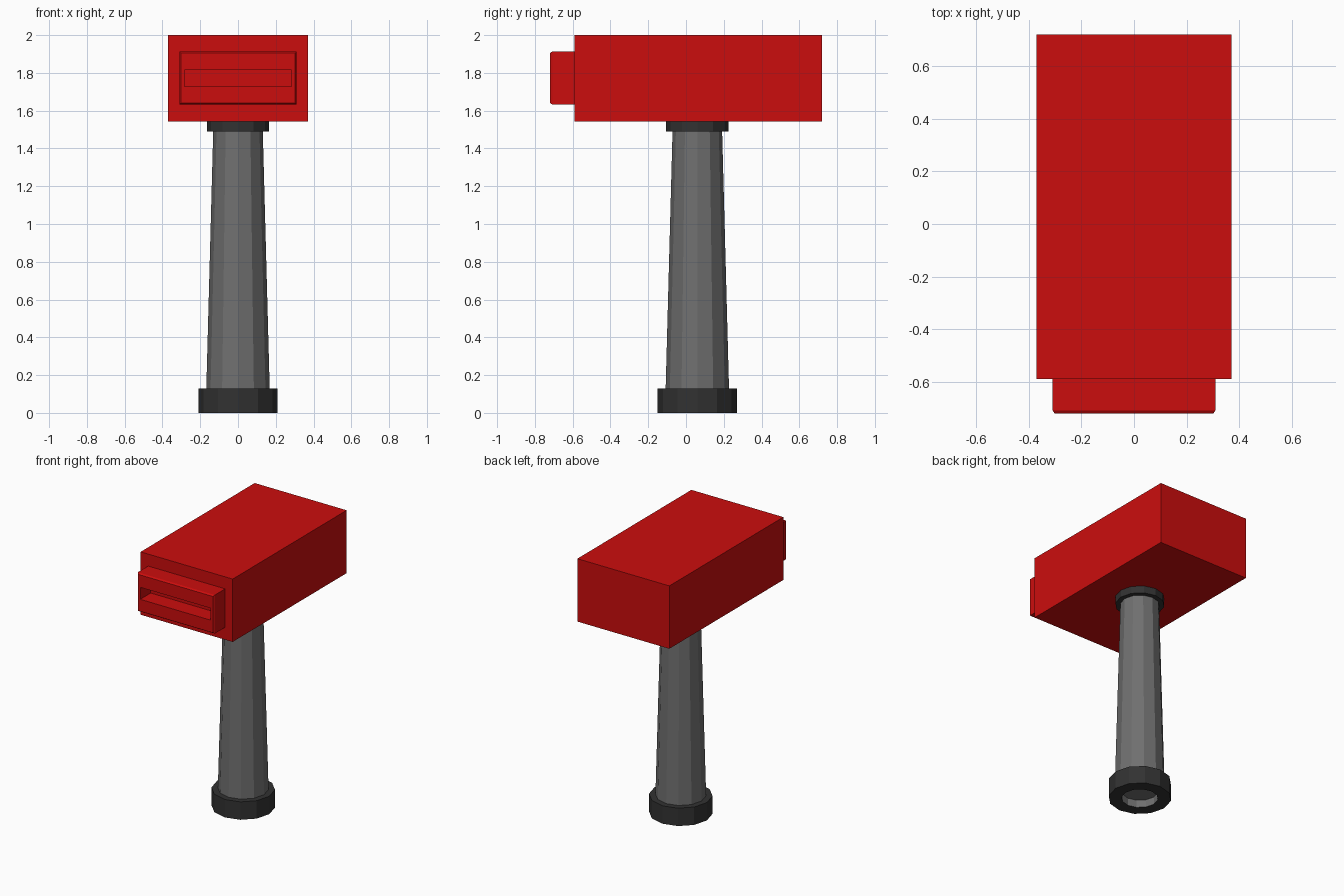
import bpy, bmesh, math

if "Cube" in bpy.data.objects:
    bpy.data.objects.remove(bpy.data.objects["Cube"])

def material(name, rgb):
    m = bpy.data.materials.new(name)
    m.diffuse_color = (*rgb, 1)
    m.use_nodes = True
    m.node_tree.nodes["Principled BSDF"].inputs["Base Color"].default_value = m.diffuse_color
    return m

RED = material("red", (0.6, 0.004, 0.004))
GREY = material("mid grey", (0.16, 0.16, 0.16))
DARK = material("dark grey", (0.032, 0.032, 0.032))
POLE_Y = 0.06
SIDES = 12

def loft(name, rings, mats, rule=None):
    """Bridge a list of equal-size rings and cap both ends."""
    bm = bmesh.new()
    rows = [[bm.verts.new(p) for p in ring] for ring in rings]
    n = len(rows[0])
    for a, b in zip(rows, rows[1:]):
        for i in range(n):
            j = (i + 1) % n
            bm.faces.new((a[i], a[j], b[j], b[i]))
    bm.faces.new(rows[0][::-1])
    bm.faces.new(rows[-1])
    bmesh.ops.recalc_face_normals(bm, faces=bm.faces)
    if rule:
        for f in bm.faces:
            f.material_index = rule(f)
    me = bpy.data.meshes.new(name)
    bm.to_mesh(me)
    bm.free()
    for m in mats:
        me.materials.append(m)
    ob = bpy.data.objects.new(name, me)
    bpy.context.collection.objects.link(ob)
    return ob

def circle(r, z):
    return [(r * math.cos(2 * math.pi * i / SIDES),
             POLE_Y + r * math.sin(2 * math.pi * i / SIDES), z) for i in range(SIDES)]

def rect(hx, z0, z1, y):
    return [(-hx, y, z0), (hx, y, z0), (hx, y, z1), (-hx, y, z1)]

# Base ring with a grey recess underneath
def in_recess(f):
    return int(all(math.hypot(v.co.x, v.co.y - POLE_Y) < 0.13 for v in f.verts))

loft("base_ring", [circle(0.122, 0.055), circle(0.122, 0), circle(0.21, 0),
                   circle(0.21, 0.13)], [DARK, GREY], in_recess)

# Tapered pole and top collar
loft("pole", [circle(0.168, 0.12), circle(0.131, 1.5)], [GREY])
loft("collar", [circle(0.165, 1.49), circle(0.165, 1.545)], [DARK])

# Box-shaped head
loft("head", [rect(0.37, 1.543, 2.0, 0.72), rect(0.37, 1.543, 2.0, -0.59)], [RED])

# Front nozzle with softened rim and a recessed slot
loft("nozzle", [rect(0.31, 1.633, 1.913, -0.585), rect(0.31, 1.633, 1.913, -0.708),
                rect(0.302, 1.641, 1.905, -0.72), rect(0.282, 1.728, 1.815, -0.72),
                rect(0.282, 1.728, 1.815, -0.60)], [RED])
